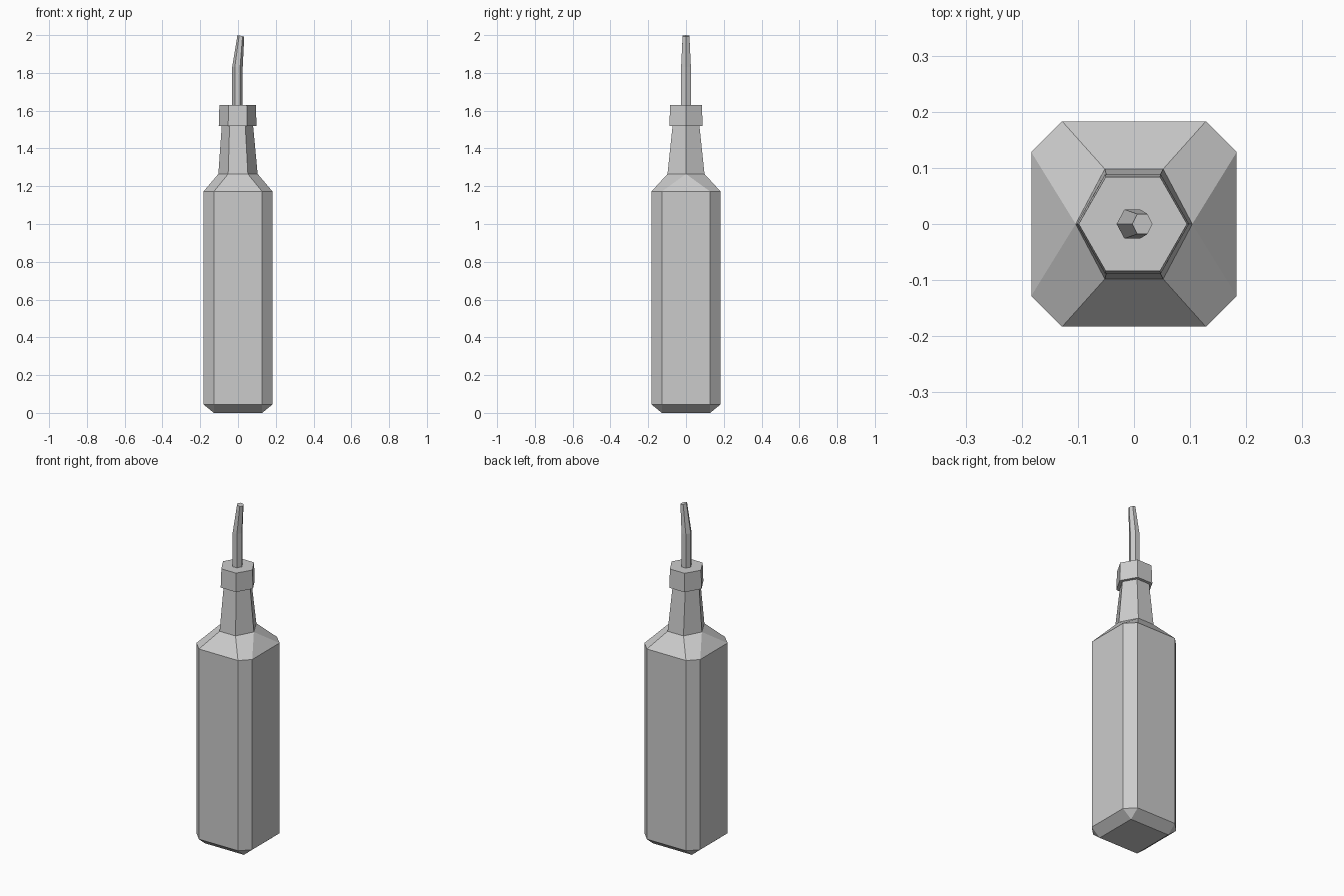
import bpy
import bmesh
from math import copysign

cube = bpy.data.objects.get("Cube")
if cube:
    bpy.data.objects.remove(cube, do_unlink=True)

grey = bpy.data.materials.new("plain grey")
grey.use_nodes = True
grey.diffuse_color = (0.6, 0.6, 0.6, 1)
grey.node_tree.nodes["Principled BSDF"].inputs["Base Color"].default_value = (0.6, 0.6, 0.6, 1)


def octagon(z, half, cut):
    """Square with cut corners."""
    a, b = half, cut
    pts = [(a, -b), (a, b), (b, a), (-b, a), (-a, b), (-a, -b), (-b, -a), (b, -a)]
    return [(x, y, z) for x, y in pts]


def square(z, half):
    """Square whose corners are doubled, to meet an octagon."""
    return [(copysign(half, x), copysign(half, y), z) for x, y, _ in octagon(z, 2, 1)]


def hexagon(z, r, depth, cx=0, tilt=0):
    """Hexagon with its two side points doubled, to meet an octagon."""
    h = r / 2
    pts = [(r, 0), (r, 0), (h, depth), (-h, depth), (-r, 0), (-r, 0), (-h, -depth), (h, -depth)]
    return [(x + cx, y, z - tilt * x) for x, y in pts]


def loft(name, rings, cap_start=True, cap_end=True):
    """Skin the rings in order, merging doubled points into triangles."""
    bm = bmesh.new()
    loops = [[bm.verts.new(p) for p in ring] for ring in rings]
    for low, high in zip(loops, loops[1:]):
        for i in range(len(low)):
            j = (i + 1) % len(low)
            bm.faces.new((low[i], low[j], high[j], high[i]))
    if cap_start:
        bm.faces.new(loops[0][::-1])
    if cap_end:
        bm.faces.new(loops[-1])
    bmesh.ops.remove_doubles(bm, verts=bm.verts, dist=0.0001)
    bmesh.ops.recalc_face_normals(bm, faces=bm.faces)
    mesh = bpy.data.meshes.new(name)
    bm.to_mesh(mesh)
    bm.free()
    mesh.materials.append(grey)
    obj = bpy.data.objects.new(name, mesh)
    bpy.context.collection.objects.link(obj)
    return obj


# Body with bevelled base, sloping shoulder and tapering neck
loft("bottle", [
    square(0, 0.128),
    octagon(0.045, 0.183, 0.128),
    octagon(1.172, 0.183, 0.128),
    hexagon(1.265, 0.104, 0.098),
    hexagon(1.52, 0.083, 0.071, -0.003),
], cap_end=False)

# Stopper collar around the neck
loft("collar", [
    hexagon(1.52, 0.1, 0.088, -0.002),
    hexagon(1.63, 0.0965, 0.084, -0.002),
])

# Bent pouring spout
loft("spout", [
    hexagon(1.63, 0.028, 0.026, -0.003),
    hexagon(1.83, 0.028, 0.026, -0.003),
    hexagon(1.996, 0.018, 0.018, 0.015, 0.22),
], cap_start=False)
